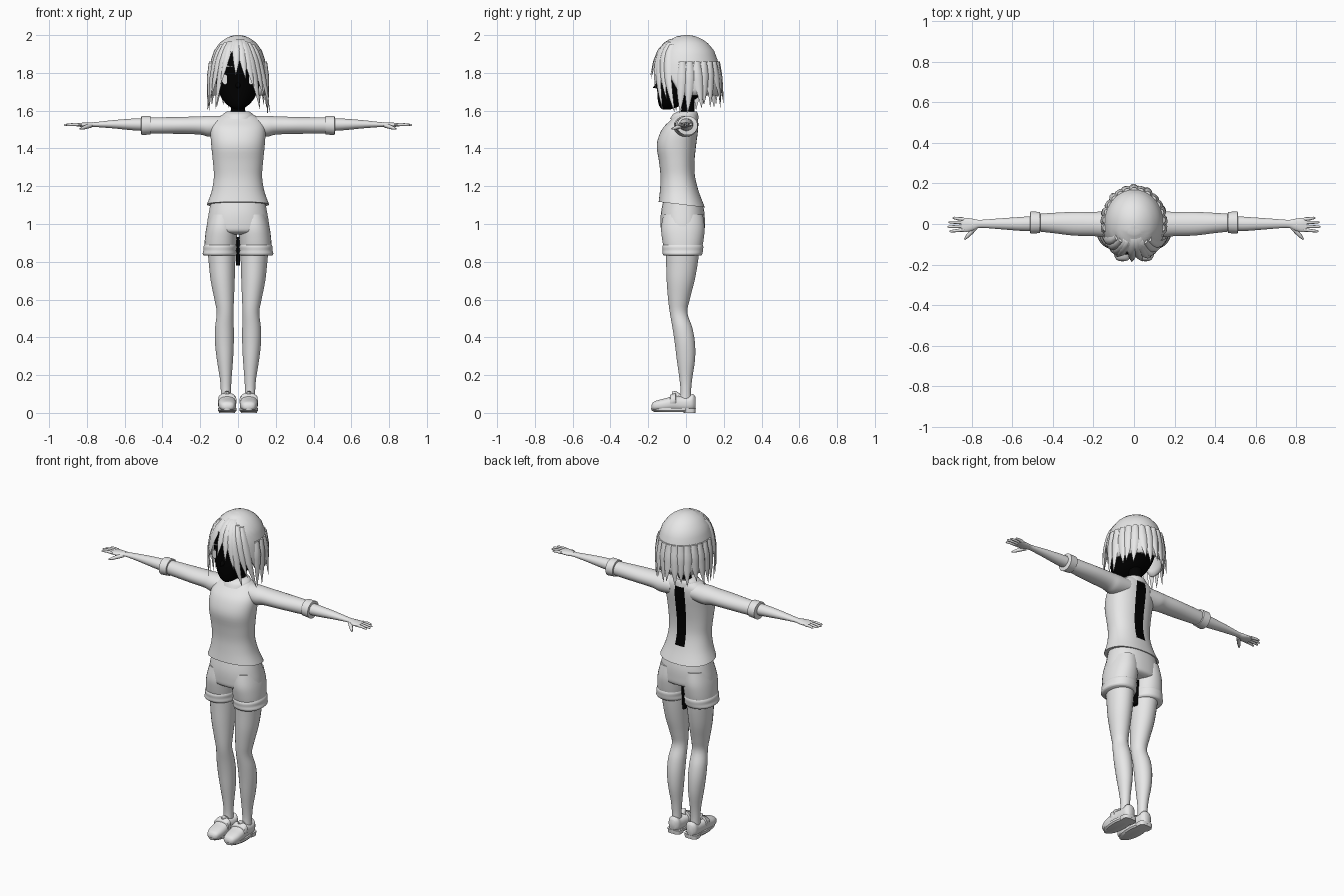
import bpy, bmesh, math, random
from mathutils import Vector

random.seed(4)


def material(name, value):
    m = bpy.data.materials.new(name)
    m.diffuse_color = (value, value, value, 1)
    return m


GREY = material("light_grey", 0.8)
BLACK = material("black", 0.0)


def finish(name, bm, mat=GREY, mirror=False, angle=50):
    bmesh.ops.recalc_face_normals(bm, faces=bm.faces)
    mesh = bpy.data.meshes.new(name)
    bm.to_mesh(mesh)
    bm.free()
    mesh.materials.append(mat)
    ob = bpy.data.objects.new(name, mesh)
    bpy.context.collection.objects.link(ob)
    bpy.ops.object.select_all(action='DESELECT')
    bpy.context.view_layer.objects.active = ob
    ob.select_set(True)
    bpy.ops.object.shade_smooth_by_angle(angle=math.radians(angle))
    if mirror:
        ob.modifiers.new("Mirror", 'MIRROR').use_mirror_merge = False
    return ob


def skin(bm, loops, cap=True):
    rows = [[bm.verts.new(p) for p in loop] for loop in loops]
    n = len(rows[0])
    for a, b in zip(rows, rows[1:]):
        for i in range(n):
            j = (i + 1) % n
            bm.faces.new((a[i], a[j], b[j], b[i]))
    if cap:
        bm.faces.new(rows[0])
        bm.faces.new(rows[-1])


def refine(rings, sub):
    """Catmull-Rom between rings"""
    if sub == 1:
        return rings
    out = []
    for k in range(len(rings) - 1):
        p0, p1 = rings[max(k - 1, 0)], rings[k]
        p2, p3 = rings[k + 1], rings[min(k + 2, len(rings) - 1)]
        for s in range(sub):
            t = s / sub
            out.append([b + 0.5 * t * (c - a + t * (2*a - 5*b + 4*c - d + t * (3*(b - c) + d - a)))
                        for a, b, c, d in zip(p0, p1, p2, p3)])
    return out + [rings[-1]]


def loft(name, rings, axis='z', n=32, sub=4, power=1.0, tilt=None, **kw):
    """rings: (position on axis, lo1, hi1, lo2, hi2) bounds on the other two axes"""
    bm = bmesh.new()
    loops = []
    for t, l1, h1, l2, h2 in refine(rings, sub):
        loop = []
        for i in range(n):
            a = 2 * math.pi * (i + 0.5) / n + math.pi / 2
            c, s = math.cos(a), math.sin(a)
            u = (l1 + h1) / 2 + (h1 - l1) / 2 * math.copysign(abs(c) ** power, c)
            v = (l2 + h2) / 2 + (h2 - l2) / 2 * math.copysign(abs(s) ** power, s)
            p = {'z': (u, v, t), 'x': (t, u, v), 'y': (u, t, v)}[axis]
            if tilt:
                p = (p[0], p[1], p[2] + tilt(p))
            loop.append(p)
        loops.append(loop)
    skin(bm, loops)
    return finish(name, bm, **kw)


def tube(name, pts, radius, n=8, **kw):
    """rounded tapering tube along points"""
    bm = bmesh.new()
    pts = [Vector(p) for p in pts]
    loops = []
    for k, (p, r) in enumerate(zip(pts, radius)):
        d = pts[min(k + 1, len(pts) - 1)] - pts[max(k - 1, 0)]
        q = d.to_track_quat('Z', 'Y')
        loops.append([p + q @ Vector((r * math.cos(2*math.pi*i/n), r * math.sin(2*math.pi*i/n), 0))
                      for i in range(n)])
    skin(bm, loops)
    return finish(name, bm, **kw)


def sym(z, x, y0, y1):
    return (z, -x, x, y0, y1)


# shirt with dropped back hem and a dark stripe along the spine
shirt = loft("shirt", [sym(1.10, .165, -.145, .10), sym(1.17, .14, -.138, .07), sym(1.25, .128, -.135, .048),
                       sym(1.33, .133, -.143, .045), sym(1.42, .142, -.155, .054), sym(1.5, .145, -.128, .064),
                       sym(1.55, .125, -.082, .064), sym(1.585, .07, -.05, .055)], n=48, power=.88,
             tilt=lambda p: -.12 * p[1] * max(0, (1.25 - p[2]) / .15))
shirt.data.materials.append(BLACK)
for f in shirt.data.polygons:
    c = f.center
    if abs(c.x) < .026 and c.y > 0.0 and c.z > 1.18:
        f.material_index = 1
loft("collar", [sym(1.555, .085, -.085, .068), sym(1.58, .08, -.07, .064), sym(1.595, .06, -.045, .058)])

# sleeves, rolled cuffs and forearms
loft("sleeve", [(.07, -.06, .06, 1.47, 1.572), (.15, -.065, .062, 1.462, 1.573), (.2, -.06, .06, 1.473, 1.57),
                (.3, -.057, .06, 1.477, 1.567), (.4, -.045, .055, 1.478, 1.565), (.48, -.036, .05, 1.48, 1.563)],
     axis='x', mirror=True)
loft("sleeve_cuff", [(.462, -.035, .05, 1.482, 1.562), (.464, -.045, .06, 1.474, 1.572),
                     (.511, -.048, .062, 1.47, 1.572), (.514, -.035, .05, 1.485, 1.56)],
     axis='x', sub=1, mirror=True, angle=35)
loft("forearm", [(.49, -.036, .04, 1.492, 1.56), (.56, -.034, .035, 1.496, 1.558), (.66, -.026, .028, 1.506, 1.55),
                 (.75, -.019, .021, 1.513, 1.54), (.78, -.022, .022, 1.514, 1.538)], axis='x', n=20, mirror=True)

# hands
loft("palm", [(.77, -.02, .021, 1.514, 1.539), (.80, -.034, .027, 1.511, 1.538),
              (.83, -.04, .031, 1.514, 1.536), (.853, -.038, .029, 1.517, 1.533)], axis='x', n=16, mirror=True)
for k, (y, tip) in enumerate([(.024, .895), (.007, .915), (-.011, .92), (-.029, .91)]):
    tube(f"finger_{k + 1}", [(.84, y, 1.525), (.87, y * 1.1, 1.527), (tip - .006, y * 1.25, 1.524),
                             (tip, y * 1.25, 1.523)], (.009, .008, .006, .003), mirror=True)
tube("thumb", [(.78, -.015, 1.521), (.805, -.042, 1.514), (.822, -.06, 1.508), (.836, -.076, 1.504)],
     (.012, .011, .009, .004), mirror=True)

# shorts: hips, two legs, rolled cuffs
loft("shorts_hips", [sym(1.125, .143, -.12, .085), sym(1.06, .155, -.133, .098), sym(1.0, .165, -.135, .10),
                     sym(.96, .165, -.128, .096), sym(.945, .13, -.09, .07)], power=.9)
loft("shorts_leg", [(1.05, .01, .15, -.12, .09), (.98, .004, .168, -.132, .099), (.92, .006, .176, -.127, .094),
                    (.87, .01, .178, -.118, .085)], power=.92, mirror=True)
loft("shorts_cuff", [(.895, .012, .174, -.118, .086), (.88, .006, .183, -.126, .092), (.86, .008, .183, -.124, .09),
                     (.842, .006, .188, -.124, .087), (.832, .014, .18, -.116, .08)], power=.92, sub=3, mirror=True)

# legs
loft("leg", [(.9, .012, .165, -.11, .075), (.8, .014, .156, -.106, .064), (.7, .017, .145, -.103, .046),
             (.6, .021, .125, -.095, .02), (.53, .024, .113, -.086, .008), (.45, .022, .122, -.072, .034),
             (.37, .022, .122, -.06, .048), (.28, .026, .112, -.049, .048), (.18, .034, .096, -.035, .033),
             (.11, .037, .091, -.029, .027), (.05, .036, .09, -.035, .03)], n=24, mirror=True)
loft("crotch_patch", [sym(.93, .012, .0, .04), sym(.78, .010, -.005, .03)], n=12, sub=1, mat=BLACK)

# shoes
loft("shoe_upper", [(-.183, .04, .072, .022, .042), (-.172, .022, .09, .014, .058), (-.14, .012, .102, .01, .07),
                    (-.10, .009, .105, .01, .08), (-.065, .013, .103, .01, .093), (-.03, .017, .1, .01, .088),
                    (.01, .02, .098, .01, .088), (.035, .025, .094, .012, .1), (.05, .04, .08, .02, .085)],
     axis='y', n=24, power=.8, mirror=True)
loft("shoe_sole", [(.004, .016, .1, -.165, .045), (.012, .007, .107, -.183, .052), (.026, .007, .107, -.186, .052)],
     sub=1, mirror=True, angle=35)
loft("shoe_heel", [(0, .016, .1, -.012, .05), (.024, .014, .102, -.018, .052)], sub=1, power=.6, mirror=True)
loft("shoe_strap", [(-.085, .01, .105, .03, .092), (-.083, .007, .107, .03, .096),
                    (-.055, .01, .105, .03, .106), (-.052, .014, .1, .03, .1)], axis='y', n=24, sub=1,
     power=.8, mirror=True)
tube("shoe_tongue", [(.057, -.045, .085), (.057, -.062, .105), (.057, -.075, .106)], (.022, .014, .006), mirror=True)

# head and neck
loft("neck", [sym(1.55, .045, -.03, .05), sym(1.62, .038, -.025, .045), sym(1.7, .045, -.03, .05)], n=20, mat=BLACK)
loft("head", [sym(1.607, .018, -.125, -.08), sym(1.625, .05, -.142, -.03), sym(1.66, .083, -.15, .05),
              sym(1.71, .108, -.153, .1), sym(1.77, .12, -.152, .13), sym(1.84, .122, -.152, .14),
              sym(1.9, .105, -.13, .12), sym(1.95, .06, -.08, .07)], mat=BLACK)
tube("nose", [(0, -.145, 1.735), (0, -.16, 1.727), (0, -.174, 1.723)], (.016, .01, .002), mat=BLACK)
# eye glints, brows
for name, w, h, z, x in (("eye", .017, .027, 1.765, .069), ("brow", .026, .003, 1.835, .055)):
    loft(name, [(-.147 + .045 * (x > .06) * .4, x - w, x + w, z - h, z + h),
                (-.1525 + .045 * (x > .06) * .4, x - w, x + w, z - h, z + h)],
         axis='y', n=12, sub=1, mirror=True)

# hair
PROFILE = [(2.0, .012), (1.993, .05), (1.965, .098), (1.92, .134), (1.86, .155), (1.78, .166),
           (1.7, .166), (1.62, .16), (1.5, .155)]


def hair_point(deg, z, off=0.0):
    """point on the hair surface; 0 degrees is the front, 90 is +x"""
    for (za, ra), (zb, rb) in zip(PROFILE, PROFILE[1:]):
        if zb <= z <= za:
            r = ra + (rb - ra) * (za - z) / (za - zb) + off
            break
    a = math.radians(deg)
    return Vector((r * .94 * math.sin(a), .003 - r * 1.08 * math.cos(a), z))


def cap_bottom(deg):
    d = abs((deg + 180) % 360 - 180)
    return 1.91 - .23 * min(1, max(0, (d - 35) / 45)) if d < 80 else 1.68


bm = bmesh.new()
N, R = 60, 14
skin(bm, [[hair_point(i * 6, 2.0 - (2.0 - cap_bottom(i * 6)) * (k / R) ** 1.6) for i in range(N)]
          for k in range(R + 1)], cap=False)
bm.faces.new([v for v in bm.verts if v.co.z > 1.9999])
cap = finish("hair_cap", bm)
cap.modifiers.new("Solidify", 'SOLIDIFY').thickness = .012


def lock(name, d0, d1, z0, z1, width, flare=.008):
    """pointed lock that follows the hair surface"""
    bm = bmesh.new()
    loops, steps = [], 10
    for k in range(steps + 1):
        t = k / steps
        deg, z = d0 + (d1 - d0) * t ** 1.3, z0 + (z1 - z0) * t
        p = hair_point(deg, z, .002 + flare * t * t)
        a = math.radians(deg)
        side, out = Vector((math.cos(a), math.sin(a), 0)), Vector((math.sin(a), -math.cos(a), 0))
        w = width * max(.03, min(1, .55 + 1.5 * t) * (1 - t ** 2.2)) / 2
        th = .012 * max(.1, 1 - t ** 2)
        loops.append([p + side * w - out * w * .25, p + side * w * .5 + out * th * .5, p + out * th * .6,
                      p - side * w * .5 + out * th * .5, p - side * w - out * w * .25, p - out * th])
    skin(bm, loops)
    finish(name, bm)


# fringe and long locks beside the face
FRONT = [(-3, -4, 1.98, 1.79, .05), (8, 14, 1.98, 1.77, .05), (18, 30, 1.98, 1.72, .055),
         (24, 46, 1.97, 1.61, .06), (36, 56, 1.96, 1.66, .055), (48, 72, 1.95, 1.59, .055),
         (-24, -33, 1.97, 1.74, .045), (-30, -48, 1.97, 1.61, .055), (-42, -58, 1.96, 1.67, .055),
         (-54, -73, 1.95, 1.6, .055)]
for k, f in enumerate(FRONT):
    lock(f"fringe_lock_{k + 1}", *f, flare=.03 if f[3] < 1.6 else .01)
# side and back locks
for k in range(15):
    deg = 82 + k * 14
    low = 1.585 if abs(deg - 180) > 60 else 1.615
    lock(f"back_lock_{k + 1}", deg, deg + random.uniform(-6, 6), 1.86, low + random.uniform(0, .035),
         .062, random.uniform(.0, .02))
